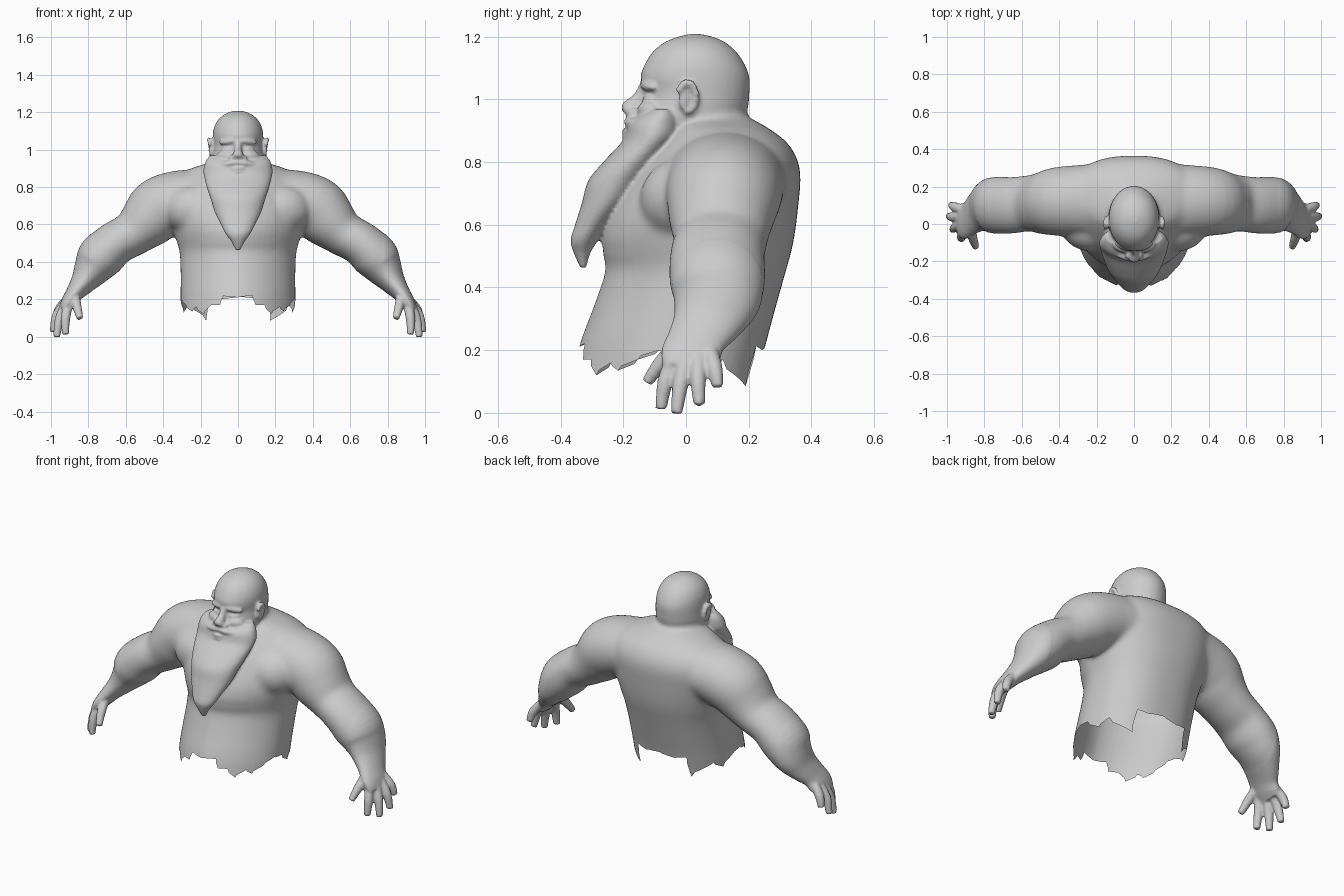
import bpy, bmesh, math
from mathutils import Vector, Matrix, Euler

if "Cube" in bpy.data.objects:
    bpy.data.objects.remove(bpy.data.objects["Cube"])

skin = bpy.data.materials.new("plain_grey")
skin.diffuse_color = (0.6, 0.6, 0.6, 1)
skin.use_nodes = True
skin.node_tree.nodes["Principled BSDF"].inputs["Base Color"].default_value = skin.diffuse_color
bm = bmesh.new()


def refine(rows, k=4):
    """Smooth curve through rows of numbers."""
    out = []
    for i in range(len(rows) - 1):
        q = [rows[max(i - 1, 0)], rows[i], rows[i + 1], rows[min(i + 2, len(rows) - 1)]]
        for s in range(k):
            t = s / k
            out.append([b + .5 * t * (c - a + t * (2 * a - 5 * b + 4 * c - d
                        + t * (3 * (b - c) + d - a))) for a, b, c, d in zip(*q)])
    return out + [list(rows[-1])]


def oval(c, u, v, n, front=2.0, back=2.0):
    """Closed ring around c; exponents below 2 are pointed, above 2 boxy."""
    pts = []
    for i in range(n):
        t = 2 * math.pi * i / n
        s, k = math.sin(t), math.cos(t)
        e = 2 / (front if k > 0 else back)
        a = math.copysign(abs(s) ** e, s)
        b = math.copysign(abs(k) ** e, k)
        pts.append(Vector(c) + Vector(u) * a + Vector(v) * b)
    return pts


def loft(bm, rings):
    rows = [[bm.verts.new(p) for p in r] for r in rings]
    n = len(rows[0])
    for a, b in zip(rows, rows[1:]):
        for i in range(n):
            j = (i + 1) % n
            bm.faces.new((a[i], a[j], b[j], b[i]))
    bm.faces.new(rows[0][::-1])
    bm.faces.new(rows[-1])


def stack(levels, front=2.0, back=2.0):
    """Horizontal ovals given as (z, half width, front y, back y)."""
    loft(bm, [oval((0, (f + b) / 2, z), (w, 0, 0), (0, (f - b) / 2, 0), 64, front, back)
              for z, w, f, b in refine(levels)])


def limb(side, path):
    """Tube through (x, y, z, half thickness, half depth), mirrored by side."""
    path = refine(path)
    pts = [Vector((side * r[0], r[1], r[2])) for r in path]
    rings = []
    for i, (_, _, _, thick, depth) in enumerate(path):
        t = (pts[min(i + 1, len(pts) - 1)] - pts[max(i - 1, 0)]).normalized()
        u = (Vector((0, 1, 0)) - t * t.y).normalized()
        rings.append(oval(pts[i], u * depth, t.cross(u) * thick, 40))
    loft(bm, rings)


def ball(c, r, rot=(0, 0, 0)):
    m = Matrix.LocRotScale(Vector(c), Euler(rot), Vector(r))
    bmesh.ops.create_uvsphere(bm, u_segments=20, v_segments=12, radius=1, matrix=m)


def to_object(bm, name):
    bmesh.ops.recalc_face_normals(bm, faces=bm.faces)
    me = bpy.data.meshes.new(name)
    bm.to_mesh(me)
    bm.free()
    me.materials.append(skin)
    ob = bpy.data.objects.new(name, me)
    bpy.context.collection.objects.link(ob)
    return ob


def apply(ob):
    dg = bpy.context.evaluated_depsgraph_get()
    me = bpy.data.meshes.new_from_object(ob.evaluated_get(dg))
    ob.modifiers.clear()
    ob.data = me
    me.shade_smooth()


# torso
stack([(-.1, .30, -.40, .19), (.02, .302, -.378, .21), (.2, .307, -.344, .25),
       (.35, .307, -.29, .29), (.45, .312, -.258, .318), (.51, .328, -.264, .335),
       (.57, .345, -.266, .347), (.65, .365, -.24, .357), (.77, .37, -.17, .365),
       (.85, .33, -.10, .333), (.90, .25, -.06, .275), (.935, .14, -.05, .215),
       (.965, .09, -.04, .15)], 1.75, 2.4)

# chest muscles, arms and hands
FINGERS = [
    [(.872, -.02, .22), (.862, -.075, .165), (.845, -.124, .098)],
    [(.905, -.035, .18), (.922, -.066, .10), (.922, -.08, .012)],
    [(.925, .0, .17), (.955, -.018, .09), (.97, -.03, -.002)],
    [(.93, .04, .17), (.97, .038, .11), (.99, .042, .025)],
    [(.92, .078, .19), (.96, .092, .14), (.977, .102, .082)],
]
for side in (1, -1):
    ball((side * .25, -.02, .68), (.15, .125, .13), (0, 0, side * .35))
    limb(side, [(.14, .12, .73, .15, .21), (.28, .125, .73, .163, .192),
                (.41, .12, .69, .17, .184), (.485, .112, .62, .153, .168),
                (.565, .11, .55, .122, .15), (.655, .10, .50, .118, .152),
                (.735, .10, .425, .125, .154), (.78, .095, .36, .102, .142),
                (.825, .07, .295, .070, .115), (.872, .035, .235, .048, .094),
                (.908, .016, .185, .038, .096), (.93, .016, .15, .026, .086)])
    for f in FINGERS:
        limb(side, [(*p, r, r) for p, r in zip(f, (.026, .025, .018))])

# head: skull, nose, brow, eyelids, cheeks and ears
stack([(.84, .10, -.14, .13), (.92, .13, -.165, .18), (.97, .138, -.152, .197),
       (1.02, .136, -.136, .202), (1.07, .135, -.145, .202), (1.11, .13, -.132, .188),
       (1.15, .113, -.107, .162), (1.18, .085, -.072, .128), (1.198, .052, -.03, .09),
       (1.208, .02, .01, .05)])
limb(1, [(0, -.125, 1.05, .02, .02), (0, -.148, 1.0, .02, .025),
         (0, -.18, .968, .028, .03), (0, -.195, .955, .02, .02)])
for s in (1, -1):
    ball((s * .028, -.166, .955), (.019, .022, .016))
    ball((s * .055, -.121, 1.043), (.052, .018, .016), (0, s * .12, s * .4))
    ball((s * .055, -.118, 1.003), (.034, .018, .012), (0, 0, s * .4))
    ball((s * .07, -.12, .965), (.05, .03, .03), (0, 0, s * .5))
    ball((s * .14, .002, 1.005), (.014, .026, .042), (-.2, 0, s * .35))
    # ear rim: a curl open towards the face
    for i in range(10):
        a = math.radians(150 - 27 * i)
        ball((s * (.148 + .007 * math.sin(a)), .004 + .029 * math.cos(a),
              1.008 + .045 * math.sin(a)), (.012, .011, .013))

# beard, moustache and lips
stack([(.968, .150, -.125, -.025), (.945, .169, -.163, -.008), (.92, .179, -.186, -.004),
       (.89, .185, -.194, -.008), (.86, .182, -.208, -.022), (.80, .167, -.264, -.066),
       (.74, .147, -.312, -.112), (.67, .125, -.332, -.175), (.60, .092, -.354, -.242),
       (.55, .066, -.368, -.28), (.51, .037, -.358, -.305), (.462, .012, -.337, -.318)])
for s in (1, -1):
    limb(s, [(0, -.182, .93, .012, .014), (.035, -.18, .928, .014, .018),
             (.08, -.16, .922, .015, .018), (.125, -.125, .92, .01, .014)])
for z in (.899, .880):
    ball((0, -.188, z), (.036, .017, .009))

# melt the overlapping parts into one skin
bust = to_object(bm, "bust")
m = bust.modifiers.new("melt", 'REMESH')
m.mode, m.voxel_size = 'VOXEL', .0075
m = bust.modifiers.new("soften", 'SMOOTH')
m.factor, m.iterations = .5, 3
apply(bust)

# relax shoulders, armpits and nape, leaving hands, face and beard crisp
bm = bmesh.new()
bm.from_mesh(bust.data)
soft = [v for v in bm.verts if .2 < v.co.z < .97 and
        (.2 < abs(v.co.x) < .78 or (abs(v.co.x) <= .2 and v.co.y > .03))]
for _ in range(30):
    bmesh.ops.smooth_vert(bm, verts=soft, factor=.5, use_axis_x=True,
                          use_axis_y=True, use_axis_z=True)
bm.to_mesh(bust.data)
bm.free()

# torn lower rim: cutter whose top follows (degrees from the front, height)
TEAR = [(0, .21), (15, .22), (18, .17), (28, .17), (36, .12), (48, .16), (54, .135),
        (68, .17), (82, .2), (95, .19), (110, .13), (122, .17), (145, .085),
        (150, .215), (162, .2), (180, .215)]
rim = TEAR + [(360 - d, z) for d, z in TEAR[-2:0:-1]]


def rim_ring(k, z=None):
    return [Vector((.305 * k * math.sin(math.radians(d)),
                    -.045 - .295 * k * math.cos(math.radians(d)),
                    h if z is None else z)) for d, h in rim]


bm = bmesh.new()
loft(bm, [rim_ring(.4, -.3), rim_ring(1.4, -.3), rim_ring(1.4), rim_ring(.4),
          rim_ring(.1, .15)])
cutter = to_object(bm, "tear_cutter")
cutter.hide_render = True
cut = bust.modifiers.new("cut", 'BOOLEAN')
cut.operation, cut.solver, cut.object = 'DIFFERENCE', 'EXACT', cutter
apply(bust)

# leave the torn opening hollow: drop every face that does not look outwards
bm = bmesh.new()
bm.from_mesh(bust.data)
caps = []
for f in bm.faces:
    c = f.calc_center_median()
    if c.z < .28 and abs(c.x) < .45:
        out = Vector((c.x, c.y + .045, 0))
        inside = math.hypot(c.x / .305, (c.y + .045) / .295) < .75
        if inside or f.normal.dot(out.normalized()) < .5:
            caps.append(f)
bmesh.ops.delete(bm, geom=caps, context='FACES')
bm.to_mesh(bust.data)
bm.free()
bpy.data.objects.remove(cutter)
